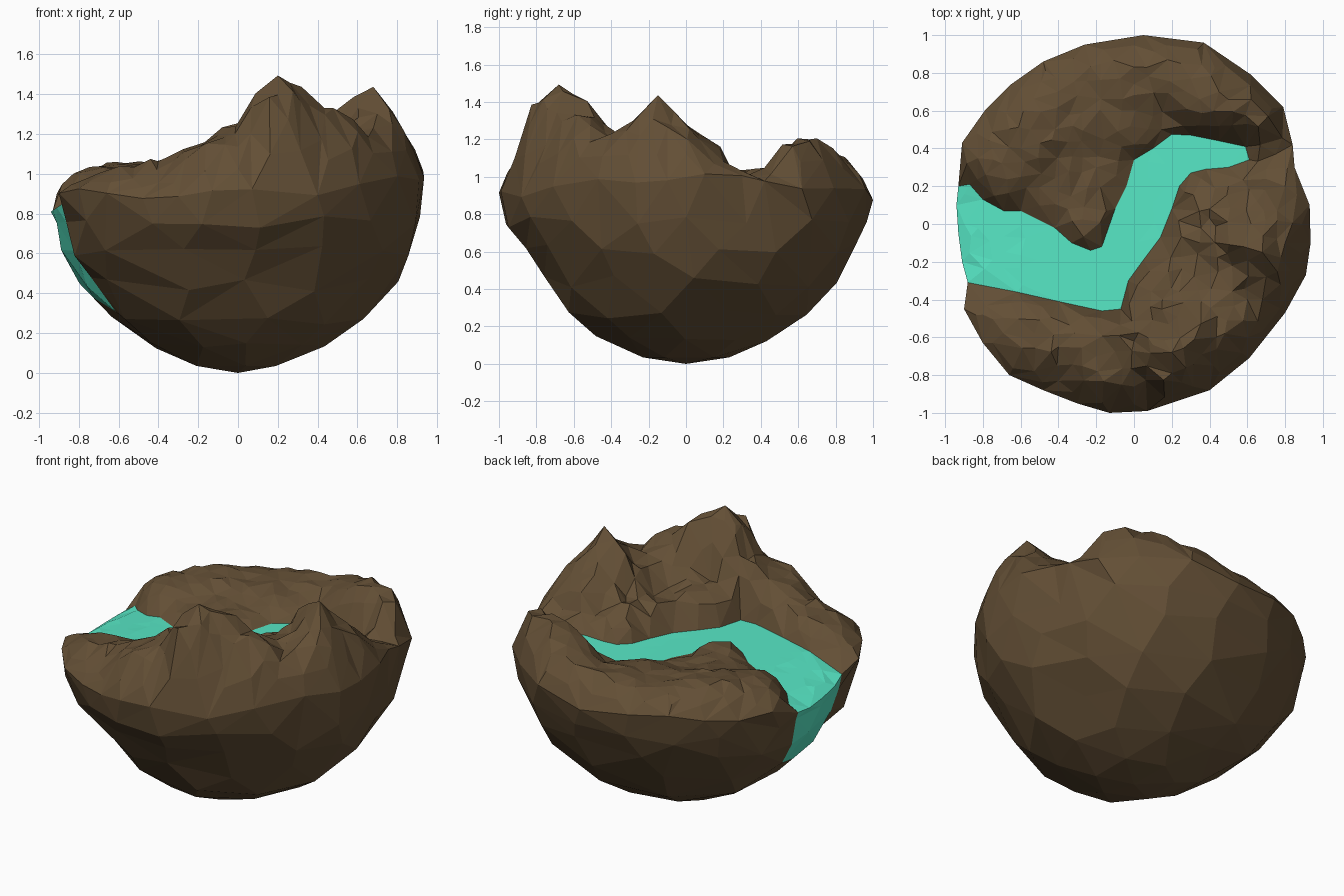
import bpy, math, random
from mathutils import Vector as V
from mathutils.geometry import delaunay_2d_cdt, intersect_point_line

if "Cube" in bpy.data.objects:
    bpy.data.objects.remove(bpy.data.objects["Cube"])

random.seed(4)

def material(name, col):
    m = bpy.data.materials.new(name)
    m.diffuse_color = (*col, 1)
    m.use_nodes = True
    m.node_tree.nodes["Principled BSDF"].inputs["Base Color"].default_value = m.diffuse_color
    return m

SOIL = material("brown_soil", (0.125, 0.078, 0.036))
WATER = material("teal_water", (0.095, 0.80, 0.56))

# Plan outline, counter-clockwise from the east
OUT = [V(p) for p in [
    (.93, .1), (.85, .3), (.84, .42), (.79, .62), (.62, .79), (.37, .96), (.05, 1), (-.26, .95),
    (-.48, .86), (-.65, .74), (-.79, .6), (-.91, .43), (-.93, .2), (-.94, .1), (-.93, -.05),
    (-.91, -.2), (-.88, -.31), (-.9, -.45), (-.8, -.63), (-.66, -.8), (-.48, -.88), (-.3, -.95),
    (-.13, -1), (.07, -.99), (.4, -.88), (.61, -.71), (.8, -.47), (.91, -.27), (.935, -.1)]]
A, B = 12, 16  # outline points where the river leaves

# River banks, from the south-west exit round the head to the north-west exit
BANK = [V(p) for p in [
    (-.62, -.36), (-.4, -.41), (-.17, -.46), (-.07, -.45), (-.03, -.3), (.05, -.19), (.14, -.07),
    (.2, .08), (.24, .2), (.3, .27), (.38, .29), (.5, .3), (.61, .34), (.59, .41), (.45, .44),
    (.3, .47), (.2, .475), (.1, .4), (0, .34), (-.04, .2), (-.1, .08), (-.17, -.12), (-.23, -.14),
    (-.33, -.1), (-.42, -.02), (-.6, .07), (-.69, .07), (-.8, .13), (-.87, .21)]]

# Peaks, ridges and slopes
HILLS = [
    (.2, -.68, 1.5), (.1, -.64, 1.41), (.32, -.61, 1.44), (.48, -.58, 1.32), (.2, -.79, 1.4),
    (0, -.62, 1.22), (-.2, -.7, 1.14), (-.4, -.65, 1.07), (-.6, -.6, 1.03), (-.8, -.48, .98),
    (-.4, -.83, 1.0), (0, -.86, 1.14), (.42, -.75, 1.25), (.15, -.4, 1.1), (.3, -.2, 1.08),
    (.68, -.15, 1.44), (.58, -.12, 1.4), (.52, -.22, 1.2), (.6, -.4, 1.21), (.7, -.28, 1.31),
    (.8, -.1, 1.26), (.62, 0, 1.28), (.65, .12, 1.2), (.8, .2, 1.1), (.7, .29, 1.03),
    (.5, .2, 1.06), (.4, .03, 1.1), (.75, .37, 1.0), (.62, .66, 1.27), (.6, .53, 1.16),
    (.45, .7, 1.2), (.71, .57, 1.23), (.3, .77, 1.12), (0, .74, 1.06), (-.3, .68, 1.03),
    (-.55, .5, 1.06), (-.75, .4, 1.03), (-.2, .3, .98), (.1, .57, 1.0), (-.4, .17, .98)]

# Bowl rings: fraction of outline radius, height, points in ring
BOWL = [(0, 0, 1), (.24, .035, 6), (.47, .135, 9), (.66, .27, 11), (.81, .45, 13),
        (.92, .62, 15), (.98, .76, 18), (1, .9, 0)]

def lerp(a, b, t):
    return a + (b - a) * t

def interp(x, pts):
    for (x0, y0), (x1, y1) in zip(pts, pts[1:]):
        if x <= x1:
            return lerp(y0, y1, max(0, (x - x0) / (x1 - x0)))
    return pts[-1][1]

def edge_radius(ang):
    d = V((math.cos(ang), math.sin(ang)))
    for a, b in zip(OUT, OUT[1:] + OUT[:1]):
        if a.cross(d) >= -1e-7 and d.cross(b) >= -1e-7 and a.dot(d) > 0:
            return a.cross(b - a) / d.cross(b - a)
    return .93

def frac(p):
    return p.length / edge_radius(math.atan2(p.y, p.x)) if p.length > 1e-6 else 0

def inside(p, poly):
    hit = False
    for a, b in zip(poly, poly[1:] + poly[:1]):
        if (a.y > p.y) != (b.y > p.y) and p.x < a.x + (p.y - a.y) / (b.y - a.y) * (b.x - a.x):
            hit = not hit
    return hit

def distance(p, path):
    best = 9
    for a, b in zip(path, path[1:]):
        q, t = intersect_point_line(p, a, b)
        q = lerp(a, b, min(1, max(0, t)))
        best = min(best, (p - q).length)
    return best

SHORE = [OUT[B]] + BANK + [OUT[A]]
RIVER = SHORE + OUT[A + 1:B]
# Waterfall edges, in the flattened bowl where rings are evenly spaced
FALL_EDGE = ([OUT[A] * t for t in (1, .86, .71, .58)]
             + [OUT[14] * .52] + [OUT[B] * t for t in (.46, .58, .71, .86, 1)])
FALL = FALL_EDGE + OUT[A + 1:B][::-1]

def top_point(p):
    level = interp(p.x, [(-.94, .81), (-.85, .87), (-.6, .91), (.1, .93), (.6, .97)])
    if inside(p, RIVER):
        return (p.x, p.y, level)
    num = den = 0
    for x, y, z in HILLS:
        w = 1 / ((p.x - x) ** 2 + (p.y - y) ** 2 + 2e-3) ** 1.8
        num, den = num + w * z, den + w
    f = min(1, frac(p))
    ang = math.atan2(p.y, p.x)
    hill = num / den + (random.uniform(-.012, .012) if f < .98 else 0)
    rim = .9 + .1 * max(0, math.cos(ang)) ** 2 + .025 * math.sin(7 * ang)
    land = lerp(rim, hill, min(1, (1 - f) / .14) ** .65)
    return (p.x, p.y, lerp(level, land, min(1, distance(p, SHORE) / .14) ** .6))

def bowl_point(p):
    u = frac(p)
    if u > .995:
        return top_point(p)
    k = u * (len(BOWL) - 1)
    z = interp(k, [(i, b[1]) for i, b in enumerate(BOWL)])
    r = interp(k, [(i, b[0]) for i, b in enumerate(BOWL)])
    d = p.normalized() if u > 0 else p
    # slimmer at the front, fuller to the east and west
    mid = max(0, 1 - abs(z - .5) / .25)
    r += mid * (.05 * d.x ** 2 - .06 * max(0, -d.y))
    z += random.uniform(-.025, .025) if 2.5 < k < 6.5 else 0
    q = d * edge_radius(math.atan2(p.y, p.x)) * r
    return (q.x, q.y, z)

def build(points, lines, place, poly, names, up):
    """Triangulate flat, place in space, split into land and water objects."""
    pts, edges = list(points), []
    for line in lines:
        n = len(pts)
        pts += line
        edges += [(n + i, n + i + 1) for i in range(len(line) - 1)]
    v2, _, tris, *_ = delaunay_2d_cdt(pts, edges, [], 1, 1e-4)
    co = [place(p) for p in v2]
    groups = ([], [])
    for t in tris:
        t = list(t)
        a, b, c = (v2[i] for i in t)
        if ((b - a).cross(c - a) > 0) != up:
            t.reverse()
        groups[inside((a + b + c) / 3, poly)].append(t)
    for name, mat, faces in zip(names, (SOIL, WATER), groups):
        used = {v: i for i, v in enumerate(sorted({v for f in faces for v in f}))}
        me = bpy.data.meshes.new(name)
        me.from_pydata([co[v] for v in used], [], [[used[v] for v in f] for f in faces])
        me.materials.append(mat)
        bpy.context.collection.objects.link(bpy.data.objects.new(name, me))

# Hilly top with the river running through it
scatter = [V((x, y)) for x, y, z in HILLS]
for i in range(36):
    a = math.tau * i / 36
    p = V((math.cos(a), math.sin(a))) * edge_radius(a) * random.uniform(.95, .965)
    if distance(p, SHORE) > .04:
        scatter.append(p)
step = .085
for i in range(-12, 13):
    for j in range(-12, 13):
        p = V(((i + random.uniform(-.3, .3)) * step, (j + random.uniform(-.3, .3)) * step))
        if frac(p) < .93 and distance(p, SHORE) > .035 and min((p - q).length for q in scatter) > .045:
            scatter.append(p)
build(scatter, [OUT + OUT[:1], SHORE], top_point, RIVER, ("hilly_ground", "river"), True)

# Rocky bowl underneath with the waterfall on its west side
rings = []
for k, (f, z, n) in enumerate(BOWL):
    for i in range(n):
        a = math.tau * (i + .5 * (k % 2) + random.uniform(-.2, .2)) / n
        u = (k + (random.uniform(-.15, .15) if k > 1 else 0)) / (len(BOWL) - 1)
        p = V((math.cos(a), math.sin(a))) * edge_radius(a) * u
        if distance(p, FALL_EDGE) > .04:
            rings.append(p)
build(rings, [OUT + OUT[:1], FALL_EDGE], bowl_point, FALL, ("rock_base", "waterfall"), False)
